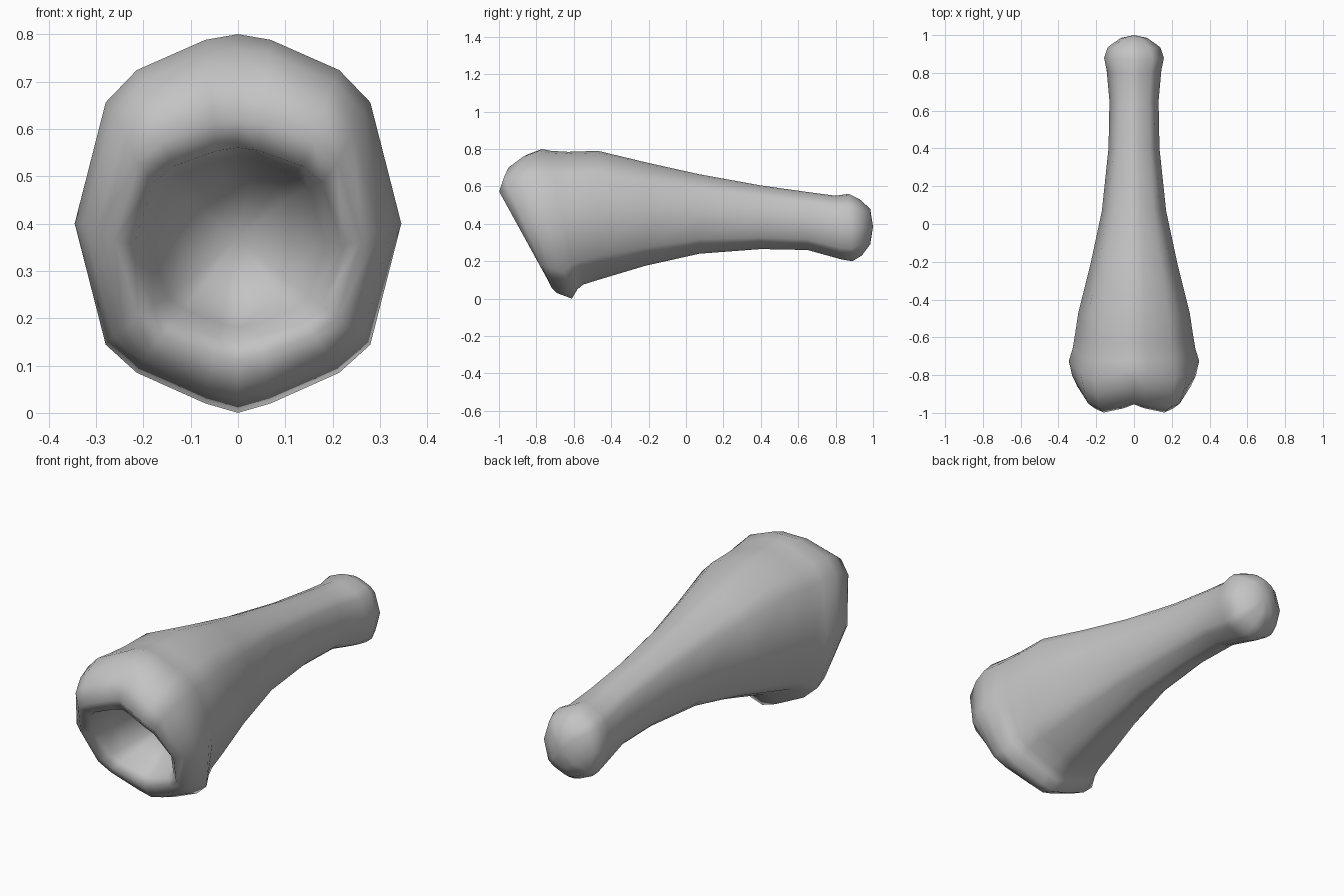
import bpy, bmesh

if "Cube" in bpy.data.objects:
    bpy.data.objects.remove(bpy.data.objects["Cube"])

# Half cross-section: (share of half width, share of height), top to bottom
HALF = [(0, 1), (.2, .985), (.62, .905), (.81, .82), (1, .5),
        (.81, .18), (.62, .106), (.2, .025), (0, 0)]
SECTION = HALF + [(-u, t) for u, t in reversed(HALF[1:-1])]

# Rings: y top, z top, y bottom, z bottom, half width, forward bulge of the sides
RINGS = [
    # rounded knob at the back
    (.985, .48, .985, .29, .07, 0), (.93, .53, .94, .23, .14, 0),
    (.87, .56, .89, .20, .158, 0), (.80, .55, .83, .21, .145, 0),
    # slim shaft widening to the front
    (.65, .57, .65, .26, .13, 0), (.40, .605, .40, .265, .135, 0),
    (.07, .665, .07, .24, .17, 0), (-.20, .725, -.22, .175, .23, 0),
    (-.47, .79, -.47, .10, .295, 0), (-.63, .785, -.55, .075, .313, 0),
    (-.72, .79, -.58, .05, .325, .02),
    # swollen head and slanted rim
    (-.77, .80, -.61, 0, .345, .07), (-.85, .77, -.69, .03, .327, .07),
    (-.93, .71, -.72, .06, .30, .07), (-.955, .62, -.745, .11, .26, .07),
    # hollow bowl
    (-.92, .56, -.725, .15, .22, .05), (-.80, .54, -.66, .18, .185, .02),
    (-.65, .49, -.57, .24, .12, 0),
]
BACK_POLE, BOWL_POLE = (0, 1, .385), (0, -.56, .37)


def add_ring(bm, yt, zt, yb, zb, w, bulge):
    return [bm.verts.new((u * w,
                          yb + (yt - yb) * t - bulge * t * min(1, abs(u) / .6),
                          zb + (zt - zb) * t)) for u, t in SECTION]


def cap(bm, ring, pole):
    p = bm.verts.new(pole)
    for i in range(len(ring)):
        bm.faces.new((ring[i - 1], ring[i], p))


bm = bmesh.new()
rings = [add_ring(bm, *r) for r in RINGS]
for a, b in zip(rings, rings[1:]):
    for i in range(len(a)):
        bm.faces.new((a[i - 1], a[i], b[i], b[i - 1]))
cap(bm, rings[0], BACK_POLE)
cap(bm, rings[-1], BOWL_POLE)
bmesh.ops.recalc_face_normals(bm, faces=bm.faces)
for f in bm.faces:
    f.smooth = True

mesh = bpy.data.meshes.new("hollow_club")
bm.to_mesh(mesh)
bm.free()
grey = bpy.data.materials.new("plain grey")
grey.diffuse_color = (.55, .55, .55, 1)
grey.use_nodes = True
grey.node_tree.nodes["Principled BSDF"].inputs["Base Color"].default_value = grey.diffuse_color
mesh.materials.append(grey)
bpy.context.collection.objects.link(bpy.data.objects.new("hollow_club", mesh))
